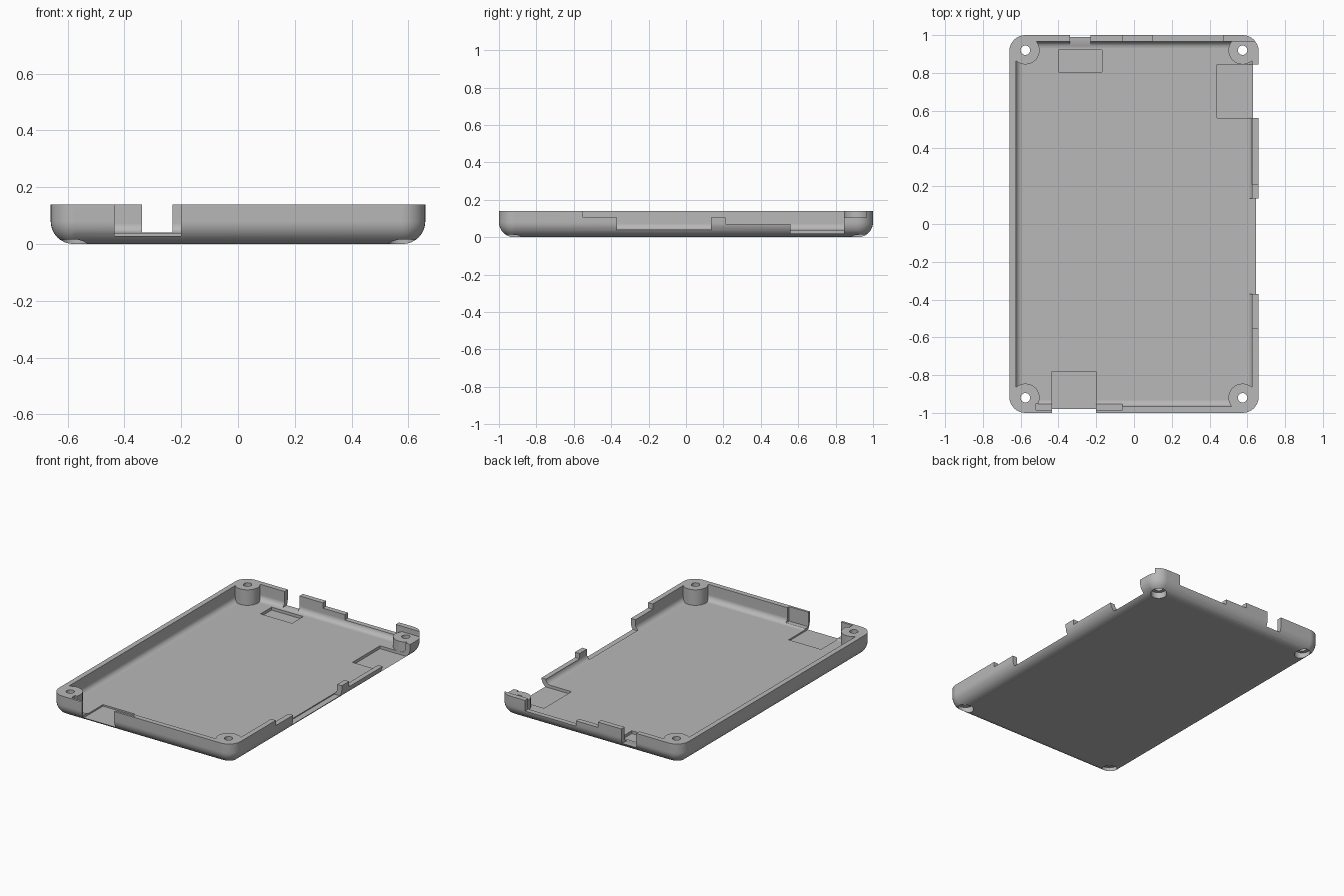
import bpy, bmesh, math

old = bpy.data.objects.get("Cube")
if old:
    bpy.data.objects.remove(old, do_unlink=True)

HALF_X, HALF_Y, HEIGHT, FLOOR, WALL = 0.66, 1.0, 0.14, 0.038, 0.034
POSTS = [(sx * 0.575, sy * 0.92) for sx in (-1, 1) for sy in (-1, 1)]

grey = bpy.data.materials.new("plain grey plastic")
grey.use_nodes = True
colour = (0.48, 0.48, 0.48, 1)
grey.diffuse_color = colour
grey.node_tree.nodes["Principled BSDF"].inputs["Base Color"].default_value = colour


def finish(name, bm):
    bmesh.ops.recalc_face_normals(bm, faces=bm.faces)
    mesh = bpy.data.meshes.new(name)
    bm.to_mesh(mesh)
    bm.free()
    mesh.materials.append(grey)
    obj = bpy.data.objects.new(name, mesh)
    bpy.context.collection.objects.link(obj)
    return obj


def rounded_loop(bm, hx, hy, r, z, steps=8):
    verts = []
    for q, (sx, sy) in enumerate([(1, 1), (-1, 1), (-1, -1), (1, -1)]):
        for i in range(steps + 1):
            a = math.pi / 2 * (q + i / steps)
            verts.append(bm.verts.new((sx * (hx - r) + r * math.cos(a),
                                       sy * (hy - r) + r * math.sin(a), z)))
    return verts


def rounded_block(name, hx, hy, corner, fillet, z0, z1, steps=8):
    """Rounded rectangle with a quarter-round bottom edge."""
    bm = bmesh.new()
    loops = []
    for i in range(steps + 1):
        a = math.pi / 2 * i / steps
        inset = fillet * (1 - math.sin(a))
        z = z0 + fillet * (1 - math.cos(a))
        loops.append(rounded_loop(bm, hx - inset, hy - inset, corner - inset, z))
    loops.append(rounded_loop(bm, hx, hy, corner, z1))
    for low, high in zip(loops, loops[1:]):
        n = len(low)
        for i in range(n):
            j = (i + 1) % n
            bm.faces.new((low[i], low[j], high[j], high[i]))
    bm.faces.new(loops[0])
    bm.faces.new(loops[-1])
    return finish(name, bm)


def box(name, x0, x1, y0, y1, z0, z1=0.3):
    bm = bmesh.new()
    bmesh.ops.create_cube(bm, size=1)
    for v in bm.verts:
        v.co = (x1 if v.co.x > 0 else x0, y1 if v.co.y > 0 else y0,
                z1 if v.co.z > 0 else z0)
    return finish(name, bm)


def cylinder(name, x, y, r, z0, z1, sides=40):
    bm = bmesh.new()
    bmesh.ops.create_cone(bm, cap_ends=True, segments=sides, radius1=r,
                          radius2=r, depth=z1 - z0)
    bmesh.ops.translate(bm, verts=bm.verts, vec=(x, y, (z0 + z1) / 2))
    return finish(name, bm)


def cut(target, cutters):
    for c in cutters:
        c.hide_render = True
        mod = target.modifiers.new(c.name, 'BOOLEAN')
        mod.operation, mod.solver, mod.object = 'DIFFERENCE', 'EXACT', c
    bpy.context.view_layer.update()
    graph = bpy.context.evaluated_depsgraph_get()
    mesh = bpy.data.meshes.new_from_object(target.evaluated_get(graph))
    target.modifiers.clear()
    target.data = mesh
    for c in cutters:
        bpy.data.objects.remove(c, do_unlink=True)


# Outer tray and the hollow, with the screw posts left standing
tray = rounded_block("case_tray", HALF_X, HALF_Y, 0.085, 0.08, 0, HEIGHT)
hollow = rounded_block("hollow", HALF_X - WALL, HALF_Y - WALL, 0.05, 0.035, FLOOR, 0.3)
cut(hollow, [cylinder("post", x, y, 0.075, -0.2, 0.5) for x, y in POSTS])
cutters = [hollow]

# Screw holes with wider recesses underneath
for x, y in POSTS:
    cutters.append(cylinder("screw_hole", x, y, 0.025, -0.1, 0.3, 24))
    cutters.append(cylinder("screw_recess", x, y, 0.048, -0.1, 0.04))

# Front opening with floor pocket, and the thinned wall around it
cutters.append(box("front_opening", -0.435, -0.2, -1.1, -0.78, 0.028))
cutters.append(box("front_thinning", -0.52, -0.06, -0.985, -0.95, 0.045))

# Right wall steps: y start, y end, cut height
for y0, y1, z in [(-0.55, -0.36, 0.105), (-0.37, 0.135, 0.036),
                  (0.13, 0.22, 0.105), (0.21, 0.57, 0.07)]:
    cutters.append(box("right_step", 0.607, 0.8, y0, y1, z))
cutters.append(box("right_pocket", 0.44, 0.8, 0.56, 0.845, 0.019))
cutters.append(box("lowered_post", 0.47, 0.8, 0.83, 0.965, 0.105))

# Back wall notch, steps and floor pocket
for x0, x1, z in [(-0.338, -0.23, 0.041), (-0.06, 0.11, 0.105), (0.1, 0.47, 0.07)]:
    cutters.append(box("back_step", x0, x1, 0.94, 1.1, z))
cutters.append(box("back_pocket", -0.4, -0.17, 0.805, 0.92, 0.019))
cut(tray, cutters)

# Smooth the rounded edges, keep flat faces flat
bpy.ops.object.select_all(action='DESELECT')
tray.select_set(True)
bpy.context.view_layer.objects.active = tray
bpy.ops.object.shade_smooth_by_angle(angle=math.radians(30))
weighted = tray.modifiers.new("flat_face_normals", 'WEIGHTED_NORMAL')
weighted.keep_sharp = True
